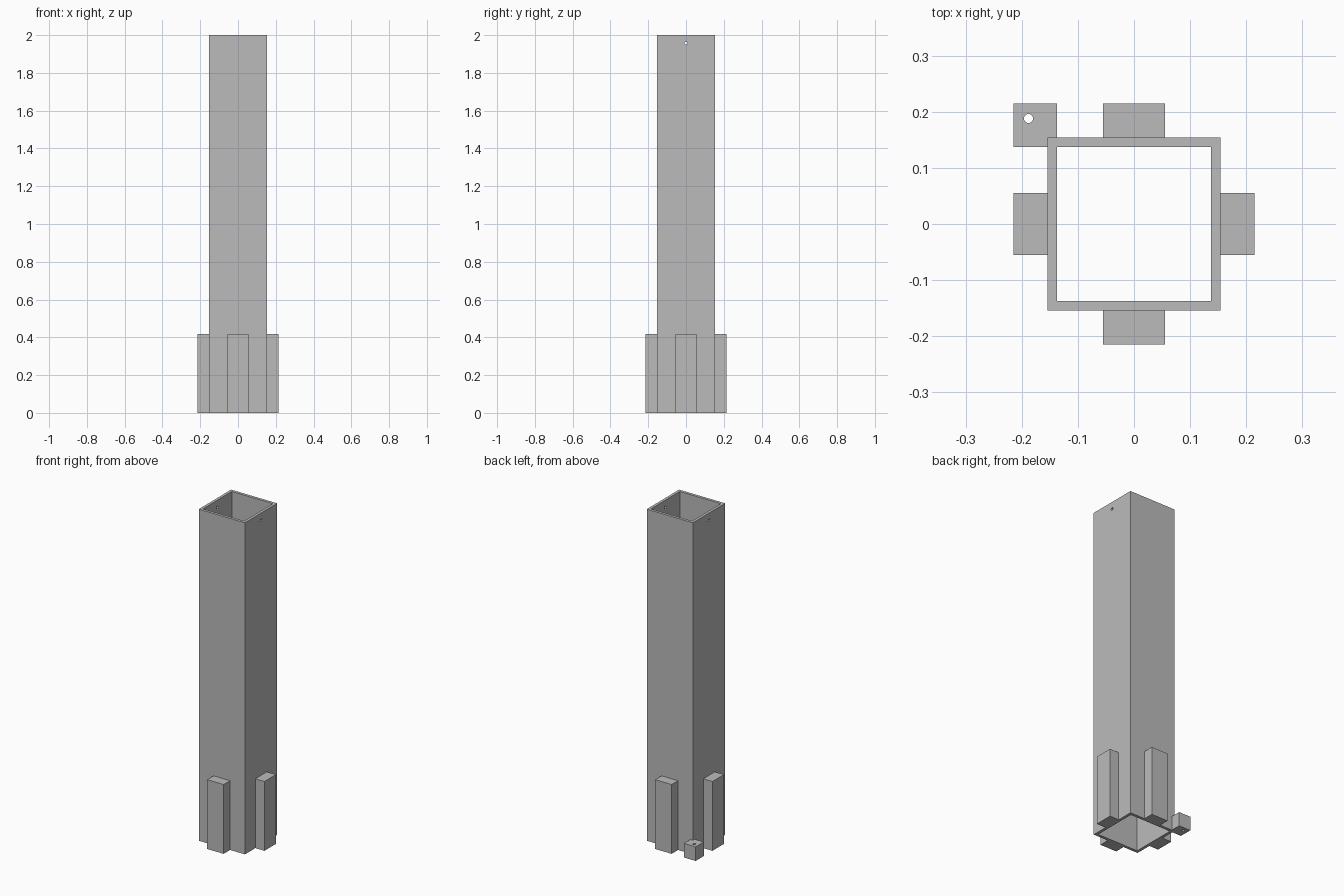
import bpy
from math import pi

if "Cube" in bpy.data.objects:
    bpy.data.objects.remove(bpy.data.objects["Cube"], do_unlink=True)

HEIGHT = 2.0
OUTER = 0.154       # half width of the post
INNER = 0.137       # half width of the bore
REACH = 0.215       # distance from the axis to the outer face of the ribs
RIB_HALF = 0.055
RIB_HEIGHT = 0.418
LUG_HEIGHT = 0.085
HOLE = 0.008

grey = bpy.data.materials.new("plain grey")
grey.use_nodes = True
grey.diffuse_color = (0.5, 0.5, 0.5, 1)
grey.node_tree.nodes["Principled BSDF"].inputs["Base Color"].default_value = (0.5, 0.5, 0.5, 1)


def box(name, low, high):
    centre = [(a + b) / 2 for a, b in zip(low, high)]
    bpy.ops.mesh.primitive_cube_add(size=1, location=centre)
    ob = bpy.context.object
    ob.name = name
    ob.scale = [b - a for a, b in zip(low, high)]
    bpy.ops.object.transform_apply(location=False, rotation=False, scale=True)
    ob.data.materials.append(grey)
    return ob


def rod(centre, length, rotation=(0, 0, 0)):
    bpy.ops.mesh.primitive_cylinder_add(vertices=24, radius=HOLE, depth=length,
                                        location=centre, rotation=rotation)
    ob = bpy.context.object
    ob.data.materials.append(grey)
    return ob


def cut(target, cutter):
    cutter.hide_render = True
    mod = target.modifiers.new("cut", 'BOOLEAN')
    mod.operation = 'DIFFERENCE'
    mod.solver = 'EXACT'
    mod.object = cutter
    bpy.context.view_layer.objects.active = target
    bpy.ops.object.modifier_apply(modifier=mod.name)
    bpy.data.objects.remove(cutter, do_unlink=True)


# Hollow square post, open at both ends, with a pin hole through two walls
post = box("post", (-OUTER, -OUTER, 0), (OUTER, OUTER, HEIGHT))
cut(post, box("bore", (-INNER, -INNER, -0.1), (INNER, INNER, HEIGHT + 0.1)))
cut(post, rod((0, 0, 1.957), 0.5, (0, pi / 2, 0)))

# One rib at the foot of each side
for side, (dx, dy) in {"front": (0, -1), "back": (0, 1),
                       "right": (-1, 0), "left": (1, 0)}.items():
    mid = (OUTER + REACH) / 2
    half = (REACH - OUTER) / 2
    hx = half if dx else RIB_HALF
    hy = half if dy else RIB_HALF
    box(side + "_rib", (dx * mid - hx, dy * mid - hy, 0),
        (dx * mid + hx, dy * mid + hy, RIB_HEIGHT))

# Corner lug with a vertical hole
lug = box("corner_lug", (-REACH, INNER, 0), (-INNER, REACH, LUG_HEIGHT))
cut(lug, rod((-0.188, 0.188, LUG_HEIGHT / 2), 0.3))
